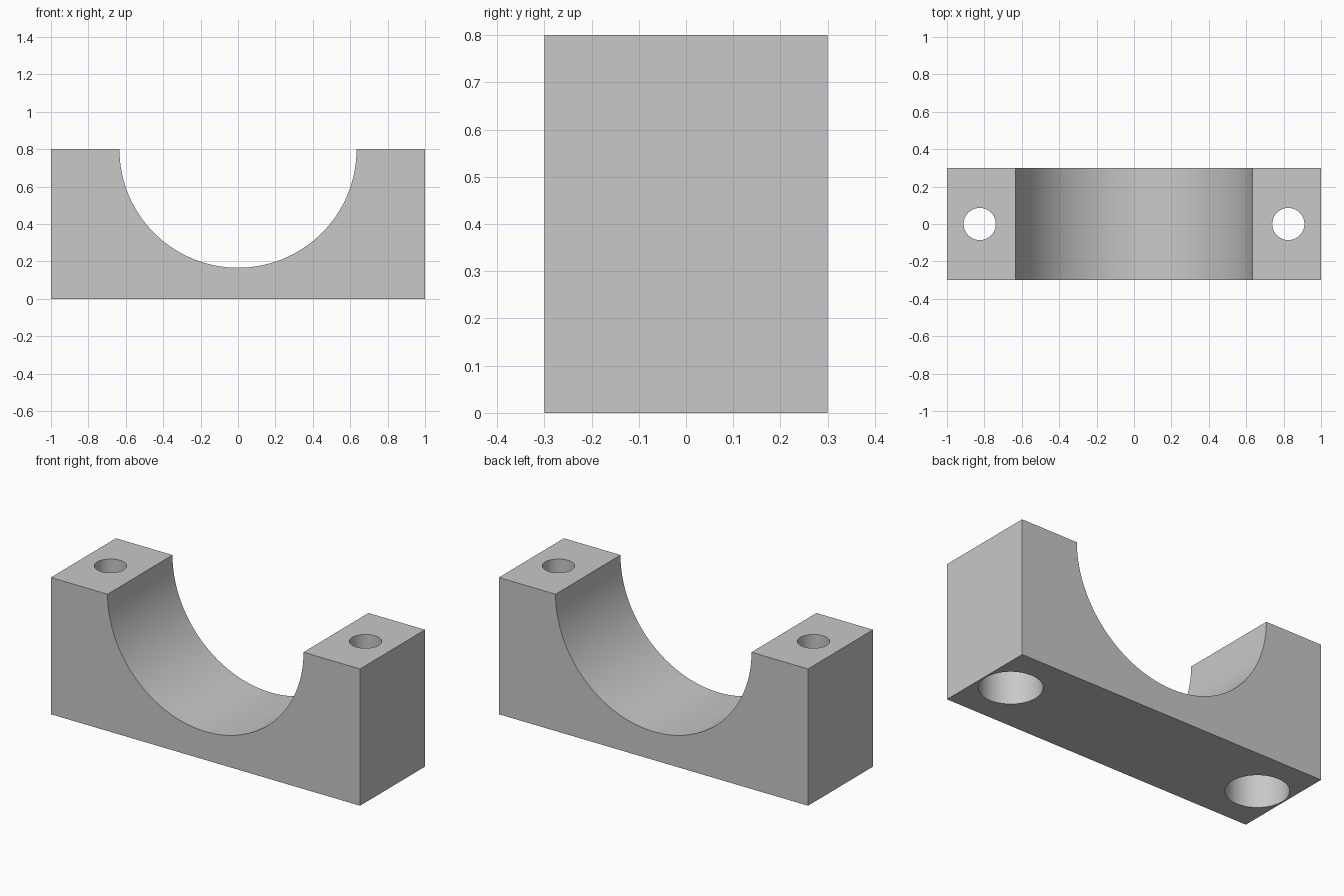
import bpy
import bmesh
from math import cos, sin, pi, radians

if "Cube" in bpy.data.objects:
    bpy.data.objects.remove(bpy.data.objects["Cube"], do_unlink=True)

HALF_LENGTH, HALF_DEPTH, HEIGHT = 1.0, 0.3, 0.8
SADDLE_RADIUS = 0.634
HOLE_X, HOLE_RADIUS = 0.825, 0.086
COUNTERBORE_RADIUS, COUNTERBORE_DEPTH = 0.166, 0.4
ARC_STEPS = 64

grey = bpy.data.materials.new("plain grey")
grey.use_nodes = True
colour = (0.58, 0.58, 0.58, 1)
grey.diffuse_color = colour
grey.node_tree.nodes["Principled BSDF"].inputs["Base Color"].default_value = colour

# Block profile with a half-round saddle in its top, extruded front to back
profile = [(-HALF_LENGTH, HEIGHT), (-HALF_LENGTH, 0), (HALF_LENGTH, 0), (HALF_LENGTH, HEIGHT)]
for i in range(ARC_STEPS + 1):
    a = pi * i / ARC_STEPS
    profile.append((SADDLE_RADIUS * cos(a), HEIGHT - SADDLE_RADIUS * sin(a)))

bm = bmesh.new()
front = bm.faces.new([bm.verts.new((x, -HALF_DEPTH, z)) for x, z in profile])
back = bmesh.ops.extrude_face_region(bm, geom=[front], use_keep_orig=True)
moved = [v for v in back["geom"] if isinstance(v, bmesh.types.BMVert)]
bmesh.ops.translate(bm, verts=moved, vec=(0, 2 * HALF_DEPTH, 0))
bmesh.ops.recalc_face_normals(bm, faces=bm.faces)
mesh = bpy.data.meshes.new("saddle_block")
bm.to_mesh(mesh)
bm.free()
mesh.materials.append(grey)
block = bpy.data.objects.new("saddle_block", mesh)
bpy.context.collection.objects.link(block)


def drill(name, x, radius, bottom, top):
    """Cut a vertical round hole through the block."""
    bpy.ops.mesh.primitive_cylinder_add(
        vertices=64, radius=radius, depth=top - bottom, location=(x, 0, (top + bottom) / 2))
    cutter = bpy.context.object
    cutter.name = name
    cutter.hide_render = True
    cutter.data.materials.append(grey)
    cut = block.modifiers.new(name, "BOOLEAN")
    cut.operation = "DIFFERENCE"
    cut.solver = "EXACT"
    cut.object = cutter
    bpy.ops.object.select_all(action="DESELECT")
    block.select_set(True)
    bpy.context.view_layer.objects.active = block
    bpy.ops.object.modifier_apply(modifier=name)
    bpy.data.objects.remove(cutter, do_unlink=True)


# Bolt holes, each with a wide counterbore from below
for side, x in (("left", HOLE_X), ("right", -HOLE_X)):
    drill(side + "_bolt_hole", x, HOLE_RADIUS, -0.1, HEIGHT + 0.1)
    drill(side + "_counterbore", x, COUNTERBORE_RADIUS, -0.1, COUNTERBORE_DEPTH)

bpy.ops.object.shade_smooth_by_angle(angle=radians(30))
